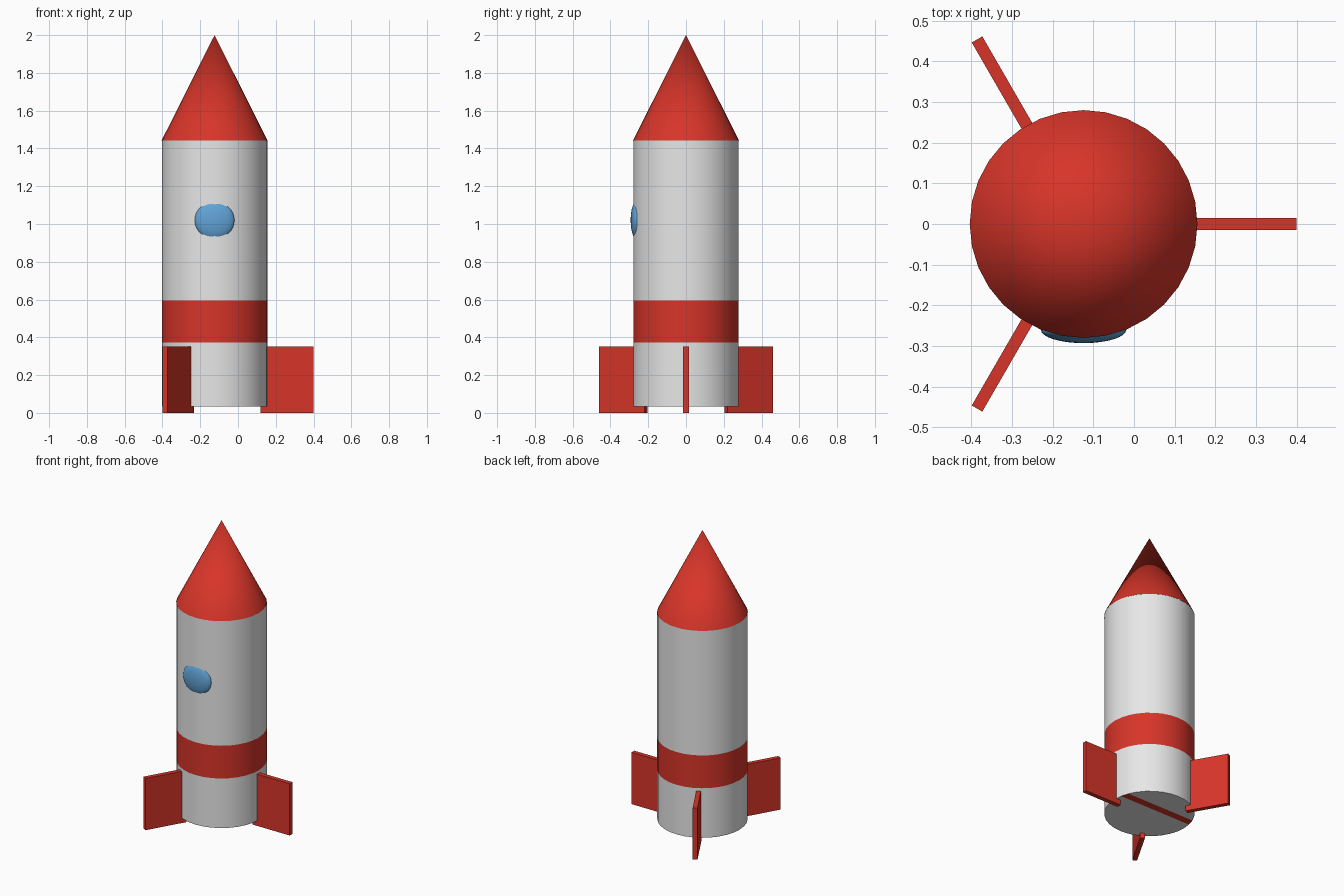
import bpy, bmesh, math
from mathutils import Matrix

if "Cube" in bpy.data.objects:
    bpy.data.objects.remove(bpy.data.objects["Cube"])

SIDES = 32
CX = -0.124          # rocket axis
R = 0.279            # hull radius


def material(name, rgb):
    m = bpy.data.materials.new(name)
    m.diffuse_color = (*rgb, 1)
    m.use_nodes = True
    m.node_tree.nodes["Principled BSDF"].inputs["Base Color"].default_value = m.diffuse_color
    return m


WHITE = material("white_paint", (0.80, 0.80, 0.80))
RED = material("red_paint", (0.68, 0.035, 0.022))
BLUE = material("blue_glass", (0.12, 0.37, 0.68))


def finish(name, bm, mats, smooth=True):
    bmesh.ops.recalc_face_normals(bm, faces=bm.faces)
    me = bpy.data.meshes.new(name)
    bm.to_mesh(me)
    bm.free()
    for m in mats:
        me.materials.append(m)
    ob = bpy.data.objects.new(name, me)
    bpy.context.collection.objects.link(ob)
    if smooth:
        bpy.ops.object.select_all(action='DESELECT')
        bpy.context.view_layer.objects.active = ob
        ob.select_set(True)
        bpy.ops.object.shade_smooth_by_angle(angle=math.radians(35))
    return ob


def ring(bm, z):
    return [bm.verts.new((CX + R * math.cos(2 * math.pi * i / SIDES),
                          R * math.sin(2 * math.pi * i / SIDES), z))
            for i in range(SIDES)]


# Hull: stacked rings, red band by height
bm = bmesh.new()
rings = [ring(bm, z) for z in (0.035, 0.372, 0.595, 1.443)]
for k, (a, b) in enumerate(zip(rings, rings[1:])):
    for i in range(SIDES):
        j = (i + 1) % SIDES
        f = bm.faces.new((a[i], a[j], b[j], b[i]))
        f.material_index = 1 if k == 1 else 0
# Hull floor: strips running along x, one of them red
base, half = rings[0], SIDES // 2
for i in range(-SIDES // 4, SIDES // 4):
    quad = [base[i], base[i + 1], base[half - i - 1], base[(half - i) % SIDES]]
    f = bm.faces.new(list(dict.fromkeys(quad)))
    f.material_index = 1 if i == 1 else 0
finish("hull", bm, [WHITE, RED])

# Nose cone
bm = bmesh.new()
bmesh.ops.create_cone(bm, cap_ends=True, segments=SIDES, radius1=R + 0.001, radius2=0,
                      depth=0.557, matrix=Matrix.Translation((CX, 0, 1.443 + 0.2785)))
finish("nose_cone", bm, [RED])

# Porthole: flattened ball sunk into the hull
bm = bmesh.new()
bmesh.ops.create_uvsphere(bm, u_segments=32, v_segments=16, radius=1,
                          matrix=Matrix.Translation((CX, -0.26, 1.02))
                          @ Matrix.Diagonal((0.105, 0.033, 0.103, 1)))
finish("porthole", bm, [BLUE])

# Three fins around the axis
for n in range(3):
    bm = bmesh.new()
    bmesh.ops.create_cube(bm, size=1, matrix=Matrix.Translation((CX, 0, 0))
                          @ Matrix.Rotation(n * 2 * math.pi / 3, 4, 'Z')
                          @ Matrix.Translation((0.384, 0, 0.176))
                          @ Matrix.Diagonal((0.28, 0.03, 0.352, 1)))
    finish(f"fin_{n + 1}", bm, [RED], smooth=False)
